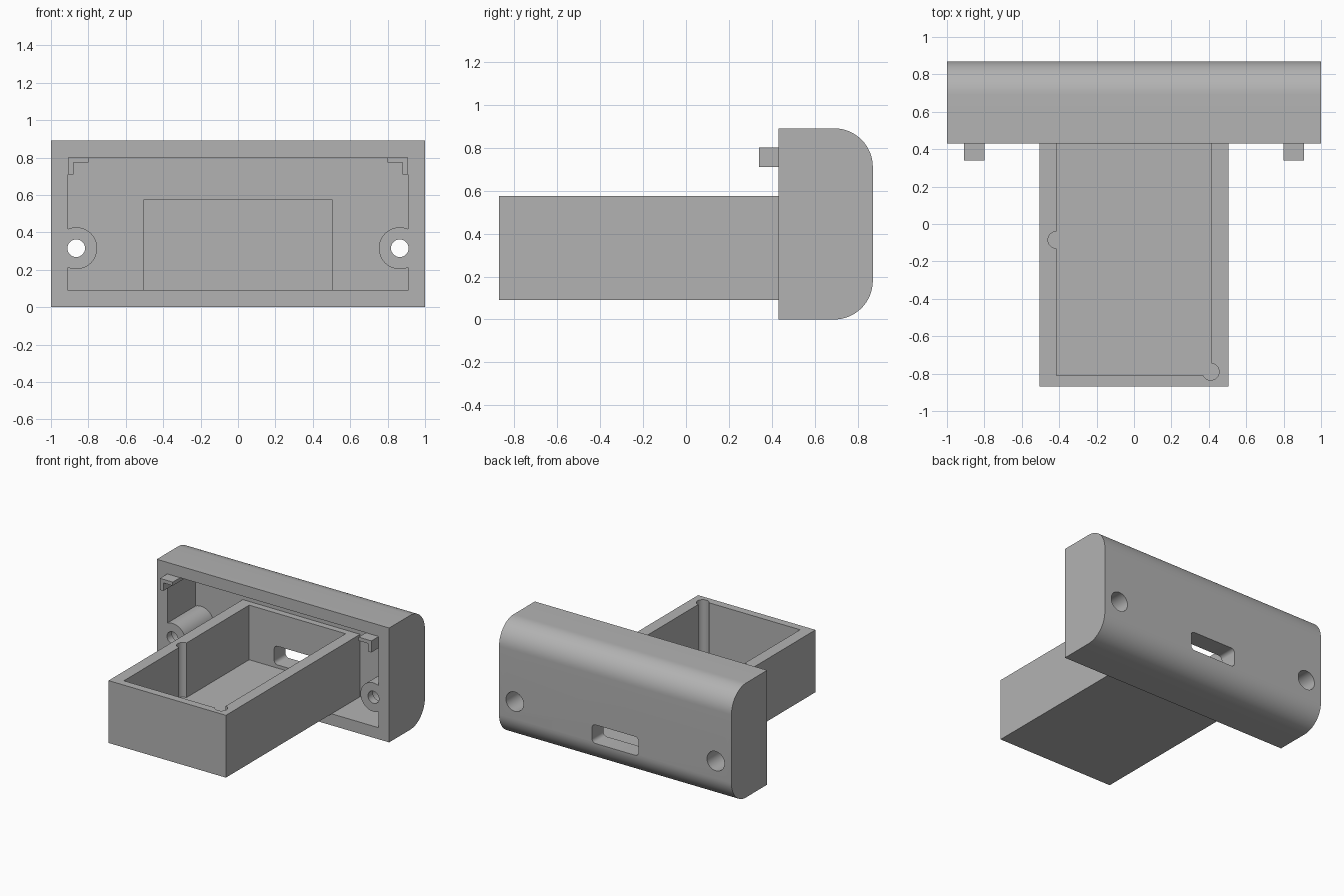
import bpy
import bmesh
from math import cos, sin, pi, radians

cube = bpy.data.objects.get("Cube")
if cube:
    bpy.data.objects.remove(cube, do_unlink=True)

grey = bpy.data.materials.new("plain grey")
grey.use_nodes = True
grey.diffuse_color = (0.45, 0.45, 0.45, 1)
grey.node_tree.nodes["Principled BSDF"].inputs["Base Color"].default_value = grey.diffuse_color


def rect(u0, u1, v0, v1, radii=(0, 0, 0, 0), steps=16):
    """Rectangle outline, corners ordered from the low-low one, each with its own radius."""
    pts = []
    corners = [(u0, v0, 1, 1), (u1, v0, -1, 1), (u1, v1, -1, -1), (u0, v1, 1, -1)]
    for i, ((u, v, su, sv), r) in enumerate(zip(corners, radii)):
        if r == 0:
            pts.append((u, v))
            continue
        for k in range(steps + 1):
            a = pi + i * pi / 2 + k * pi / 2 / steps
            pts.append((u + su * r + r * cos(a), v + sv * r + r * sin(a)))
    return pts


def circle(u, v, r, n=48):
    return [(u + r * cos(2 * pi * k / n), v + r * sin(2 * pi * k / n)) for k in range(n)]


def prism(name, outline, axis, lo, hi):
    """Extrude an outline along x, y or z; the outline lies in the other two axes."""
    place = {"x": lambda u, v, w: (w, u, v),
             "y": lambda u, v, w: (u, w, v),
             "z": lambda u, v, w: (u, v, w)}[axis]
    bm = bmesh.new()
    low = [bm.verts.new(place(u, v, lo)) for u, v in outline]
    high = [bm.verts.new(place(u, v, hi)) for u, v in outline]
    bm.faces.new(low)
    bm.faces.new(high)
    for i in range(len(low)):
        j = (i + 1) % len(low)
        bm.faces.new((low[i], low[j], high[j], high[i]))
    bmesh.ops.recalc_face_normals(bm, faces=bm.faces)
    mesh = bpy.data.meshes.new(name)
    bm.to_mesh(mesh)
    bm.free()
    mesh.materials.append(grey)
    obj = bpy.data.objects.new(name, mesh)
    bpy.context.collection.objects.link(obj)
    return obj


def carve(obj, cutter):
    """Subtract the cutter from the object, then discard the cutter."""
    mod = obj.modifiers.new("carve", "BOOLEAN")
    mod.operation = "DIFFERENCE"
    mod.solver = "EXACT"
    mod.object = cutter
    graph = bpy.context.evaluated_depsgraph_get()
    mesh = bpy.data.meshes.new_from_object(obj.evaluated_get(graph))
    obj.modifiers.clear()
    obj.data = mesh
    bpy.data.objects.remove(cutter, do_unlink=True)


def slot_cutter():
    return prism("slot_cutter", rect(-0.2, 0.2, 0.175, 0.32, (0.03,) * 4, 6), "y", 0.6, 1)


FRONT, BACK = 0.43, 0.87      # depth range of the end cap
SCREW_X, SCREW_Z = 0.865, 0.315

# End cap with rounded rear edges
cap = prism("end_cap", rect(FRONT, BACK, 0, 0.89, (0, 0.18, 0.18, 0)), "x", -1, 1)

# Cap cavity, leaving the two screw bosses standing
cavity = prism("cavity_cutter", rect(-0.91, 0.91, 0.09, 0.80), "y", 0.3, 0.78)
for side in (-1, 1):
    carve(cavity, prism("boss_cutter", circle(side * SCREW_X, SCREW_Z, 0.112), "y", 0.2, 0.9))
carve(cap, cavity)

# Screw holes, counterbored from behind
for side in (-1, 1):
    x = side * SCREW_X
    carve(cap, prism("screw_cutter", circle(x, SCREW_Z, 0.047), "y", 0.3, 0.6))
    carve(cap, prism("counterbore_cutter", circle(x, SCREW_Z, 0.075), "y", 0.49, 1))
carve(cap, slot_cutter())

# Open tray with a connector slot at the rear
tray = prism("tray", rect(-0.505, 0.505, -0.87, 0.785), "z", 0.09, 0.575)
carve(tray, prism("tray_cutter", rect(-0.415, 0.415, -0.81, 0.73), "z", 0.15, 0.7))

# Upright grooves in the tray walls
for x, y in ((-0.415, -0.085), (0.41, -0.79)):
    carve(tray, prism("groove_cutter", circle(x, y, 0.045, 32), "z", 0.15, 0.7))
carve(tray, slot_cutter())

# Angled locating tabs in the upper cavity corners
parts = [cap, tray]
for side, name in ((1, "left_tab"), (-1, "right_tab")):
    outline = [(0.91, 0.80), (0.80, 0.80), (0.80, 0.772),
               (0.88, 0.772), (0.88, 0.71), (0.91, 0.71)]
    parts.append(prism(name, [(side * x, z) for x, z in outline], "y", 0.34, 0.52))

for obj in bpy.context.view_layer.objects:
    obj.select_set(obj in parts)
bpy.context.view_layer.objects.active = cap
bpy.ops.object.shade_smooth_by_angle(angle=radians(30))
